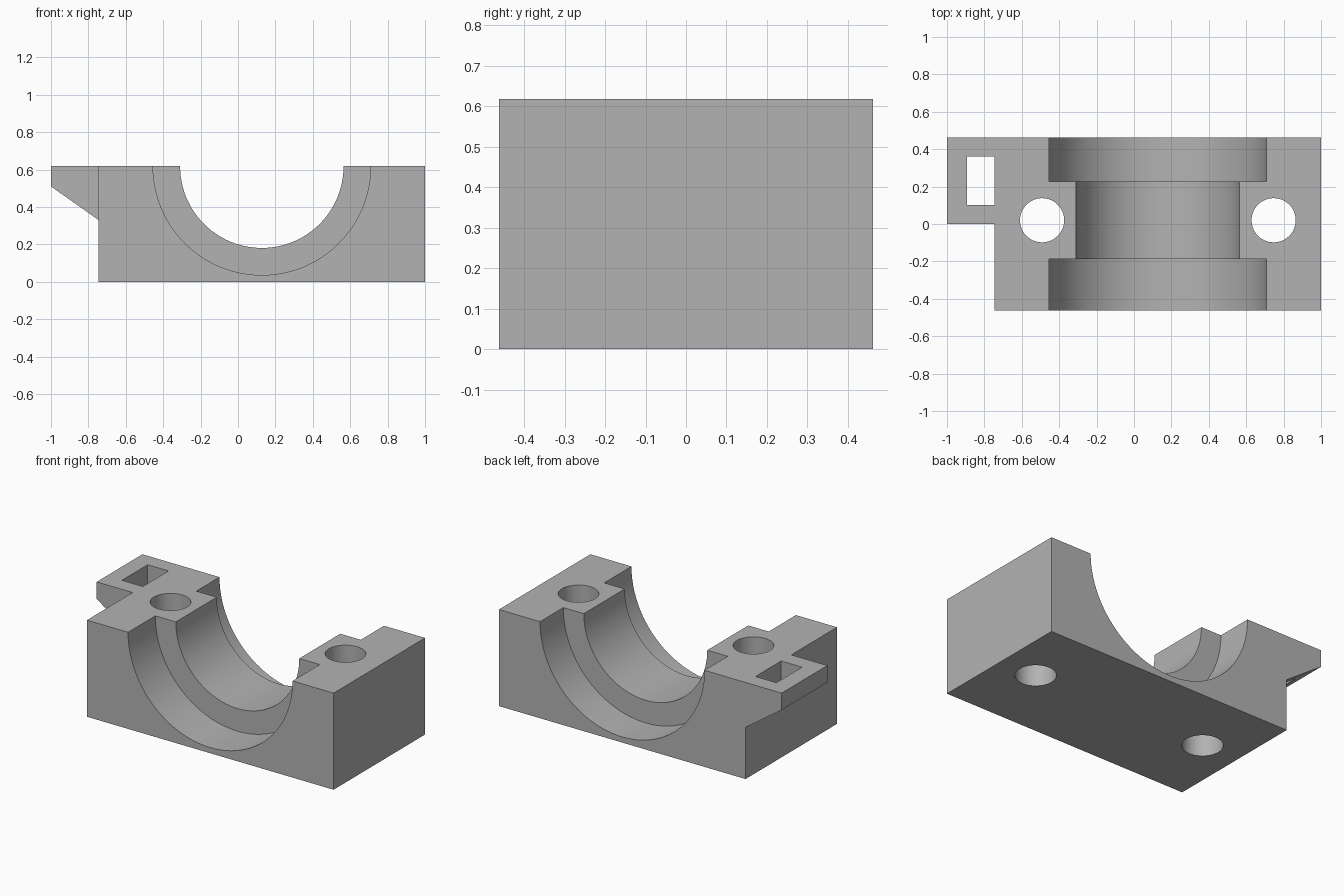
import bpy
import math

TOP, HALF = 0.618, 0.462       # block height and half depth
LEFT, RIGHT = -0.745, 1.0      # block ends
MID = (LEFT + RIGHT) / 2       # bore axis

cube = bpy.data.objects.get("Cube")
if cube:
    bpy.data.objects.remove(cube, do_unlink=True)

grey = bpy.data.materials.new("plain grey")
grey.use_nodes = True
colour = (0.45, 0.45, 0.45, 1)
grey.diffuse_color = colour
grey.node_tree.nodes["Principled BSDF"].inputs["Base Color"].default_value = colour


def prism(name, profile, y0, y1):
    """Extrude an (x, z) outline along y."""
    n = len(profile)
    verts = [(x, y, z) for y in (y0, y1) for x, z in profile]
    faces = [list(range(n)), list(range(2 * n - 1, n - 1, -1))]
    faces += [[i, i + n, (i + 1) % n + n, (i + 1) % n] for i in range(n)]
    mesh = bpy.data.meshes.new(name)
    mesh.from_pydata(verts, [], faces)
    mesh.materials.append(grey)
    obj = bpy.data.objects.new(name, mesh)
    bpy.context.collection.objects.link(obj)
    return obj


def box(name, x0, x1, y0, y1, z0, z1):
    return prism(name, [(x0, z0), (x1, z0), (x1, z1), (x0, z1)], y0, y1)


def cylinder(name, radius, depth, location, rotation=(0, 0, 0)):
    bpy.ops.mesh.primitive_cylinder_add(vertices=96, radius=radius, depth=depth,
                                        location=location, rotation=rotation)
    obj = bpy.context.object
    obj.name = name
    obj.data.materials.append(grey)
    return obj


def combine(target, tool, operation):
    """Apply a boolean and discard the tool."""
    tool.hide_render = True
    mod = target.modifiers.new(tool.name, "BOOLEAN")
    mod.operation, mod.object, mod.solver = operation, tool, "EXACT"
    bpy.context.view_layer.objects.active = target
    bpy.ops.object.modifier_apply(modifier=mod.name)
    bpy.data.objects.remove(tool, do_unlink=True)


# Main block with the wedge-shaped side tab
block = box("bearing_block", LEFT, RIGHT, -HALF, HALF, 0, TOP)
tab = prism("side_tab", [(-1, 0.51), (LEFT, 0.33), (LEFT, TOP), (-1, TOP)], 0, HALF)
combine(block, tab, "UNION")

# Rectangular slot through the tab, against the block wall
combine(block, box("tab_slot", -0.893, LEFT, 0.102, 0.362, 0.2, 1), "DIFFERENCE")

# Half-round bore, widened at the front and back
def bore(name, radius, y0, y1):
    tool = cylinder(name, radius, y1 - y0, (MID, (y0 + y1) / 2, TOP),
                    (math.pi / 2, 0, 0))
    combine(block, tool, "DIFFERENCE")


bore("narrow_bore", 0.437, -1, 1)
bore("front_recess", 0.582, -1, -0.187)
bore("back_recess", 0.582, 0.227, 1)

# Vertical bolt holes on both sides
for side in (-1, 1):
    hole = cylinder("bolt_hole", 0.118, 2, (MID + side * 0.619, 0.02, TOP / 2))
    combine(block, hole, "DIFFERENCE")

# Smooth bores, crisp edges
bpy.ops.object.select_all(action="DESELECT")
block.select_set(True)
bpy.context.view_layer.objects.active = block
bpy.ops.object.shade_smooth_by_angle(angle=math.radians(30))
